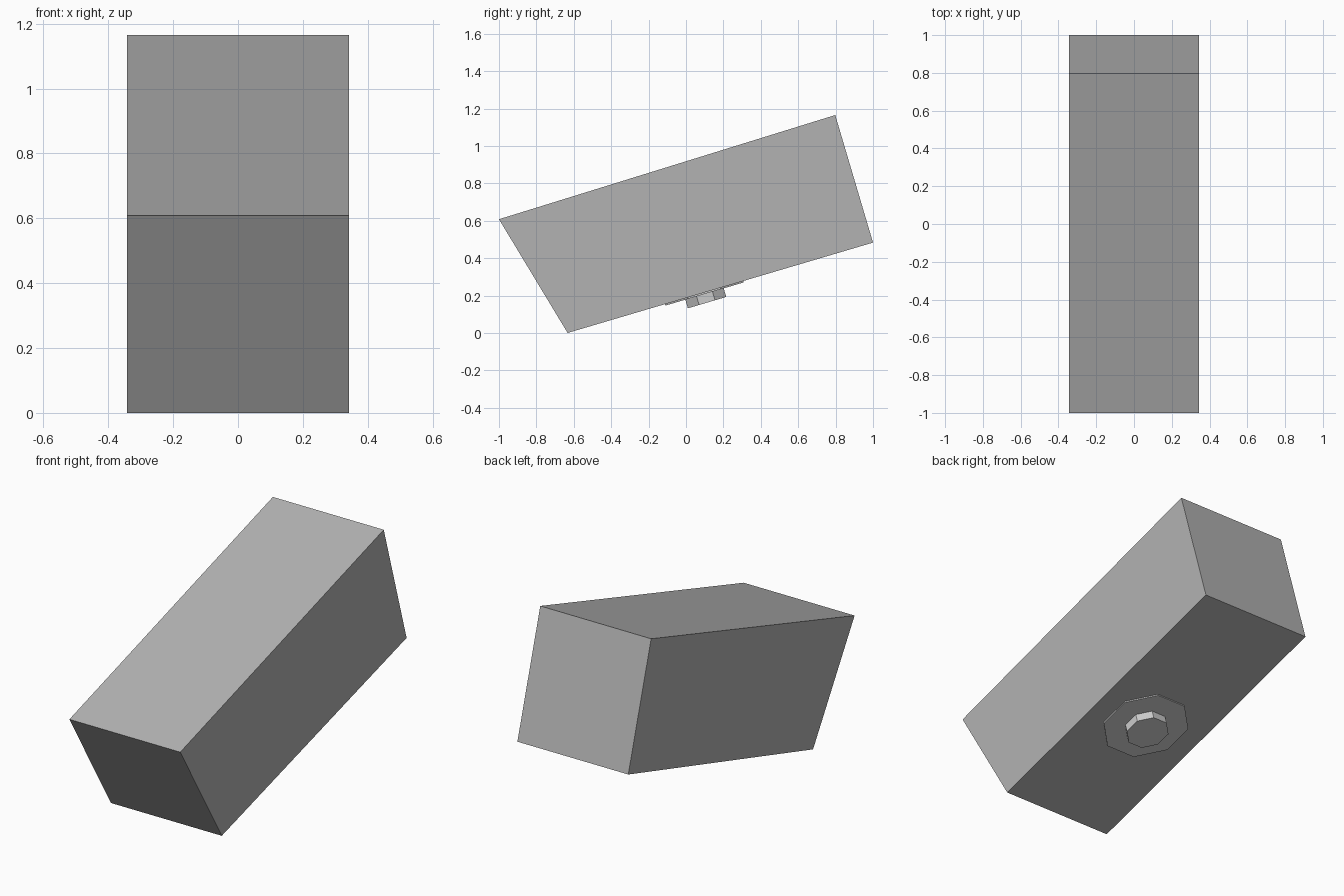
import bpy, bmesh, math
from mathutils import Vector, Matrix

if "Cube" in bpy.data.objects:
    bpy.data.objects.remove(bpy.data.objects["Cube"])

HALF_W = 0.343
PROFILE = [(-1, 0.608), (-0.633, 0.0), (1, 0.483), (0.798, 1.165)]


def finish(name, bm, grey=None):
    bmesh.ops.recalc_face_normals(bm, faces=bm.faces)
    me = bpy.data.meshes.new(name)
    bm.to_mesh(me)
    bm.free()
    if grey is not None:
        mat = bpy.data.materials.new(name + "_grey")
        mat.diffuse_color = (grey, grey, grey, 1)
        mat.use_nodes = True
        mat.node_tree.nodes["Principled BSDF"].inputs["Base Color"].default_value = mat.diffuse_color
        me.materials.append(mat)
    ob = bpy.data.objects.new(name, me)
    bpy.context.collection.objects.link(ob)
    return ob


# Tilted body: side profile extruded across x
bm = bmesh.new()
face = bm.faces.new([bm.verts.new((-HALF_W, y, z)) for y, z in PROFILE])
ext = bmesh.ops.extrude_face_region(bm, geom=[face])
bmesh.ops.translate(bm, vec=(2 * HALF_W, 0, 0),
                    verts=[v for v in ext["geom"] if isinstance(v, bmesh.types.BMVert)])
finish("body", bm, 0.45)

# Frame of the sloping underside
p0, p1 = (Vector((0, *PROFILE[i])) for i in (1, 2))
slope = (p1 - p0).normalized()
tilt = math.atan2(slope.z, slope.y)
down = Vector((0, slope.z, -slope.y))
centre = p0 + slope * 0.761


def octagon(name, flat_width, top, bottom, grey=None):
    """Eight-sided disc between two depths below the underside."""
    bm = bmesh.new()
    r = flat_width / 2 / math.cos(math.pi / 8)
    m = (Matrix.Translation(centre + down * (top + bottom) / 2)
         @ Matrix.Rotation(tilt, 4, 'X') @ Matrix.Rotation(math.pi / 8, 4, 'Z'))
    bmesh.ops.create_cone(bm, cap_ends=True, segments=8, radius1=r, radius2=r,
                          depth=bottom - top, matrix=m)
    finish(name, bm, grey)


# Thin mounting plate and the short stub below it
octagon("mount_plate", 0.436, -0.005, 0.008)
octagon("mount_stub", 0.214, 0.0, 0.056)
